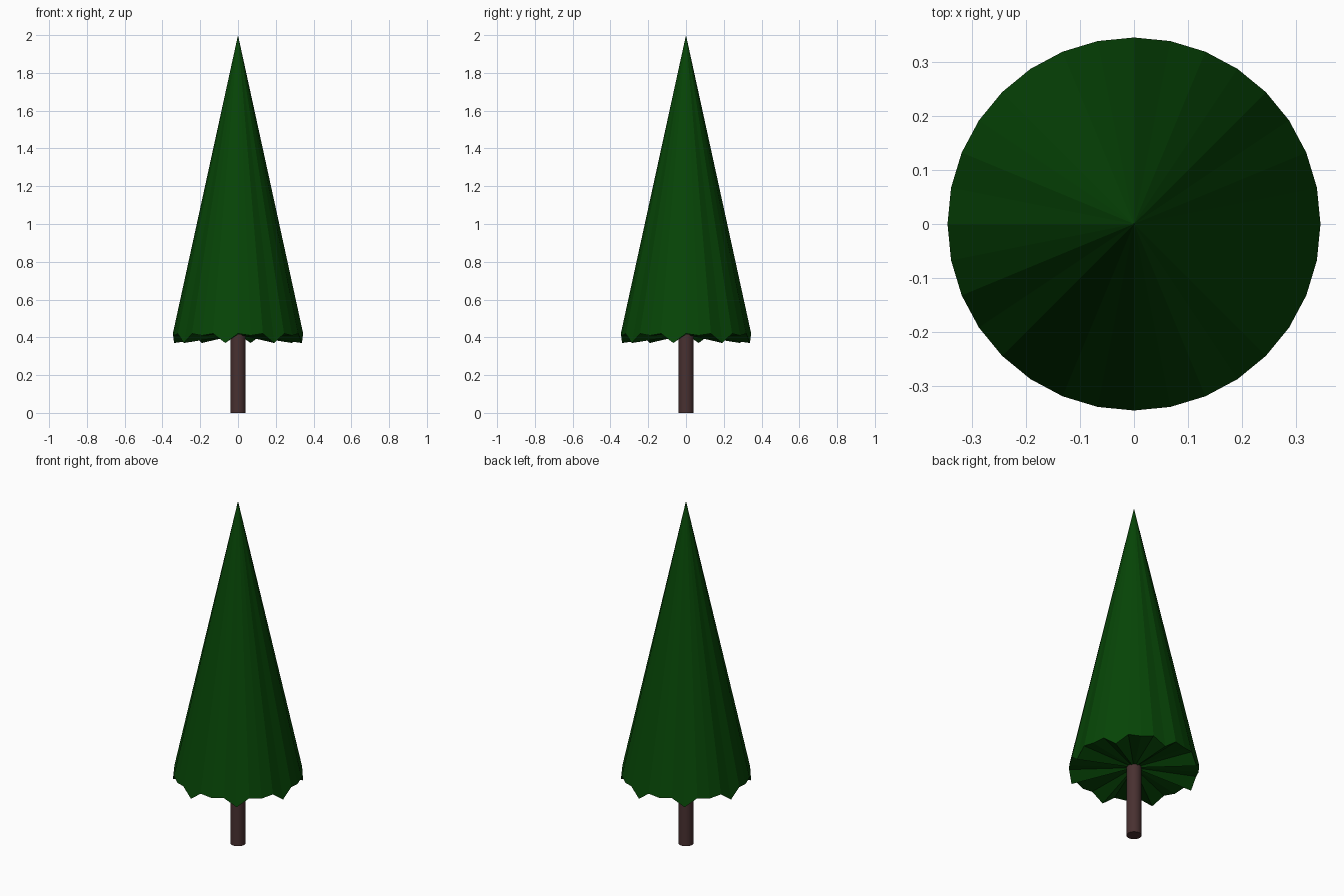
import bpy, bmesh, math

if "Cube" in bpy.data.objects:
    bpy.data.objects.remove(bpy.data.objects["Cube"])


def material(name, rgb):
    m = bpy.data.materials.new(name)
    m.diffuse_color = (*rgb, 1)
    m.use_nodes = True
    m.node_tree.nodes["Principled BSDF"].inputs["Base Color"].default_value = m.diffuse_color
    return m


# Foliage: 32-sided cone, every fourth rim point hangs down as a tooth
SIDES, RADIUS = 32, 0.345
HEIGHTS = (0.42, 0.41, 0.42, 0.37)
bm = bmesh.new()
apex = bm.verts.new((0, 0, 2.0))
centre = bm.verts.new((0, 0, 0.415))
rim = []
for i in range(SIDES):
    a = math.tau * i / SIDES
    rim.append(bm.verts.new((RADIUS * math.cos(a), RADIUS * math.sin(a), HEIGHTS[i % 4])))
for i in range(SIDES):
    p, q = rim[i], rim[(i + 1) % SIDES]
    bm.faces.new((p, q, apex))
    bm.faces.new((q, p, centre))
mesh = bpy.data.meshes.new("foliage")
bm.to_mesh(mesh)
bm.free()
foliage = bpy.data.objects.new("foliage", mesh)
bpy.context.collection.objects.link(foliage)
mesh.materials.append(material("green", (0.002, 0.06, 0.002)))

# Trunk
bpy.ops.mesh.primitive_cylinder_add(vertices=32, radius=0.04, depth=0.42,
                                    location=(0, 0, 0.21))
trunk = bpy.context.object
trunk.name = "trunk"
trunk.data.materials.append(material("bark", (0.065, 0.03, 0.03)))
bpy.ops.object.shade_smooth_by_angle(angle=math.radians(30))
